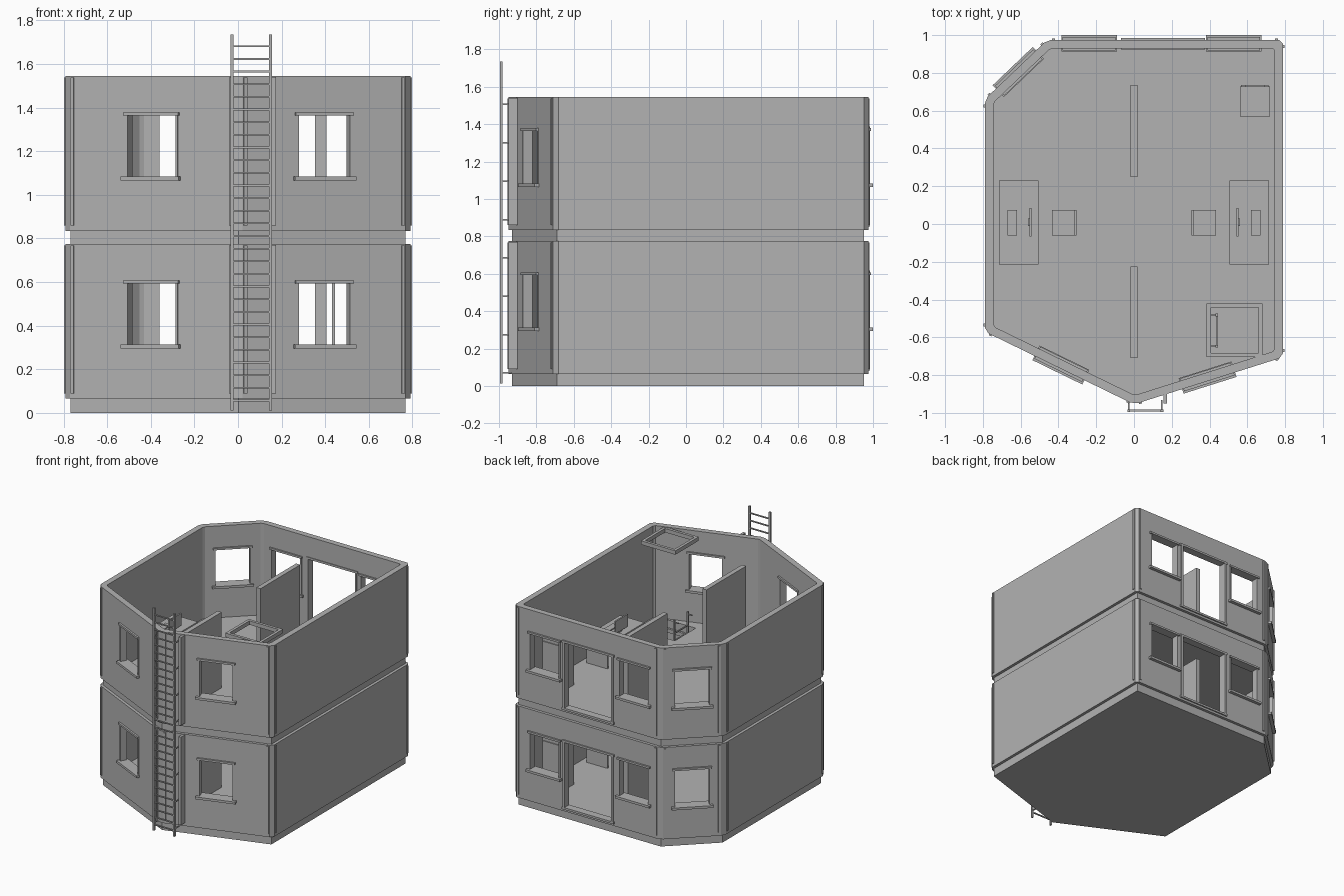
import bpy, bmesh
from mathutils import Matrix, Vector

cube = bpy.data.objects.get("Cube")
if cube:
    bpy.data.objects.remove(cube, do_unlink=True)

grey = bpy.data.materials.new("concrete_grey")
grey.use_nodes = True
COLOUR = (0.45, 0.45, 0.45, 1)
grey.diffuse_color = COLOUR
grey.node_tree.nodes["Principled BSDF"].inputs["Base Color"].default_value = COLOUR

PLAN = [Vector(p) for p in ((0, -.955), (.79, -.705), (.79, .975),
                            (-.46, .975), (-.79, .66), (-.79, -.57))]
WALL = .045
STOREY = .77
FLOOR, CEILING = .065, .775


def make(name, bm):
    bmesh.ops.recalc_face_normals(bm, faces=bm.faces)
    me = bpy.data.meshes.new(name)
    bm.to_mesh(me)
    bm.free()
    me.materials.append(grey)
    ob = bpy.data.objects.new(name, me)
    bpy.context.collection.objects.link(ob)
    return ob


def boxes(name, spans, frame=Matrix()):
    """One object from boxes, each given as x, y and z spans in a local frame."""
    bm = bmesh.new()
    for x, y, z in spans:
        size = [s[1] - s[0] for s in (x, y, z)]
        mid = [(s[0] + s[1]) / 2 for s in (x, y, z)]
        m = frame @ Matrix.Translation(mid) @ Matrix.Diagonal((*size, 1))
        bmesh.ops.create_cube(bm, size=1, matrix=m)
    return make(name, bm)


def inset(points, d):
    """Move every side of a counter-clockwise outline inward."""
    out = []
    for i, p in enumerate(points):
        a = (p - points[i - 1]).normalized()
        b = (points[(i + 1) % len(points)] - p).normalized()
        na, nb = Vector((-a.y, a.x)), Vector((-b.y, b.x))
        out.append(p + (na + nb) * d / (1 + na.dot(nb)))
    return out


def trim(points, d):
    """Cut the corners of an outline."""
    out = []
    for i, p in enumerate(points):
        for q in (points[i - 1], points[(i + 1) % len(points)]):
            out.append(p + (q - p).normalized() * d)
    return out


def prism(name, points, z0, z1, hole=None):
    bm = bmesh.new()
    n = len(points)
    rings = [[bm.verts.new((p.x, p.y, z)) for p in pts]
             for pts in (points, hole or []) for z in (z0, z1)]
    for lo, hi in (rings[:2], rings[2:]):
        for i in range(len(lo)):
            j = (i + 1) % n
            bm.faces.new((lo[i], lo[j], hi[j], hi[i]))
    if hole:
        for a, b in ((rings[0], rings[2]), (rings[1], rings[3])):
            for i in range(n):
                j = (i + 1) % n
                bm.faces.new((a[i], a[j], b[j], b[i]))
    else:
        bm.faces.new(rings[0])
        bm.faces.new(rings[1])
    return make(name, bm)


def cut(target, cutter):
    mod = target.modifiers.new("cut", "BOOLEAN")
    mod.operation, mod.solver, mod.object = "DIFFERENCE", "EXACT", cutter
    bpy.context.view_layer.objects.active = target
    bpy.ops.object.modifier_apply(modifier=mod.name)
    bpy.data.objects.remove(cutter, do_unlink=True)


def wall_frame(i, z=0.0):
    """Local frame on the middle of a wall: x along it, y outward."""
    a, b = PLAN[i], PLAN[(i + 1) % len(PLAN)]
    u, mid = (b - a).normalized(), (a + b) / 2
    m = Matrix(((u.x, u.y, 0, mid.x), (u.y, -u.x, 0, mid.y),
                (0, 0, 1, z), (0, 0, 0, 1)))
    return m, (b - a).length / 2


def window(name, walls, frame, c):
    w, z0, z1 = .128, .31, .605
    cut(walls, boxes("cutter", [((c - w, c + w), (-.1, .1), (z0, z1))], frame))
    t = .012
    spans = [((s * w + c - t / 2, s * w + c + t / 2), (-WALL - .004, .005), (z0, z1))
             for s in (-1, 1)]
    spans.append(((c - w - t, c + w + t), (-WALL - .012, .014), (z1 - t, z1 + .003)))
    spans.append(((c - .147, c + .147), (-WALL - .016, .025), (z0 - .015, z0 + .003)))
    boxes(name, spans, frame)


def ladder(name, frame, half, z0, z1, reach, stubs):
    t = .007
    spans = [((s * half - t, s * half + t), (-t, t), (z0, z1)) for s in (-1, 1)]
    z = z0 + .045
    while z < z1 - .05:
        spans.append(((-half, half), (-.005, .005), (z - .004, z + .004)))
        z += .058
    for z in stubs:
        spans += [((s * half - .004, s * half + .004), (0, reach), (z - .004, z + .004))
                  for s in (-1, 1)]
    boxes(name, spans, frame)


# Foundation and the floor between storeys, with its hatch opening
core = inset(PLAN, .022)
prism("foundation", core, 0, FLOOR)
slab = prism("upper_floor", core, CEILING, FLOOR + STOREY)
cut(slab, boxes("cutter", [((.4, .665), (-.69, -.435), (.7, .9))]))

for level, dz in (("lower", 0), ("upper", STOREY)):
    lo, hi = FLOOR + dz, CEILING + dz

    # Outer walls with chamfered corners
    walls = prism(level + "_walls", trim(PLAN, .022), lo, hi, trim(inset(PLAN, WALL), .012))

    # Windows
    for label, i, c in (("front_left", 0, 0), ("front_right", 5, 0), ("corner", 3, 0),
                        ("back_left", 2, -.363), ("back_right", 2, .403)):
        window(f"{level}_{label}_window", walls, wall_frame(i, dz)[0], c)

    # Wide back doorway with its frame
    cut(walls, boxes("cutter", [((-.055, .36), (.8, 1.1), (lo + .025, dz + .61))]))
    boxes(level + "_door_frame", [((x - .008, x + .008), (.925, .985), (lo + .025, dz + .61))
                                  for x in (-.055, .36)] +
          [((-.07, .375), (.925, .985), (z - .008, z + .008)) for z in (dz + .61, lo + .025)])

    # Narrow joint strips beside every corner
    for i in range(len(PLAN)):
        frame, half = wall_frame(i)
        boxes(f"{level}_joint_strips_{i}",
              [((s * (half - .035) - .008, s * (half - .035) + .008), (-.01, .007),
                (lo + .025, hi - .008)) for s in (-1, 1)], frame)
    boxes(level + "_drain_pipe", [((.155, .175), (-.95, -.89), (lo + .025, hi - .005))])

    # Partitions
    for label, y in (("front", (-.71, -.225)), ("back", (.25, .735))):
        boxes(f"{level}_{label}_partition", [((-.018, .018), y, (lo, lo + .585))])

    # Ceiling hatch frame
    x0, x1, y0, y1 = .385, .68, -.705, -.42
    z, t = (hi - .035, hi - .005), .022
    boxes(level + "_hatch_frame", [((x0, x1), (y0, y0 + t), z), ((x0, x1), (y1 - t, y1), z),
                                   ((x0, x0 + t), (y0 + t, y1 - t), z),
                                   ((x1 - t, x1), (y0 + t, y1 - t), z)])

    # Desks, screens and chairs on both sides
    for side, s in (("left", 1), ("right", -1)):
        def part(name, spans):
            boxes(f"{level}_{side}_{name}",
                  [(sorted((s * x[0], s * x[1])), y, (lo + z[0], lo + z[1]))
                   for x, y, z in spans])
        part("desk", [((.505, .715), (-.215, .23), (.18, .197)),
                      ((.52, .70), (-.205, -.19), (0, .18)),
                      ((.52, .70), (.205, .22), (0, .18))])
        part("screen", [((.542, .553), (-.065, .085), (.215, .31)),
                        ((.553, .56), (-.01, .03), (.197, .25))])
        part("keyboard", [((.62, .67), (-.06, .075), (.197, .205))])
        legs = [((x, x + .012), (y, y + .012), (0, .105)) for x in (.31, .42) for y in (-.055, .06)]
        part("chair", legs + [((.305, .435), (-.06, .075), (.105, .118)),
                              ((.305, .316), (-.06, .075), (.118, .23))])

    # Locker with a door panel and vent slats
    boxes(level + "_locker", [((.56, .72), (.57, .728), (lo, lo + .46)),
                              ((.567, .713), (.728, .735), (lo + .02, lo + .36))] +
          [((.59, .69), (.728, .735), (lo + z, lo + z + .01)) for z in (.38, .4, .42)])

# Ladder on the outside and ladder through the hatch
ladder("outside_ladder", Matrix.Translation((.06, -.988, 0)), .088, .012, 1.735, .055,
       [.07 + .205 * k for k in range(8)])
ladder("inside_ladder", Matrix.Translation((.438, -.565, 0)) @ Matrix.Rotation(1.5708, 4, "Z"),
       .083, FLOOR, .97, .038, [.72, .95])
